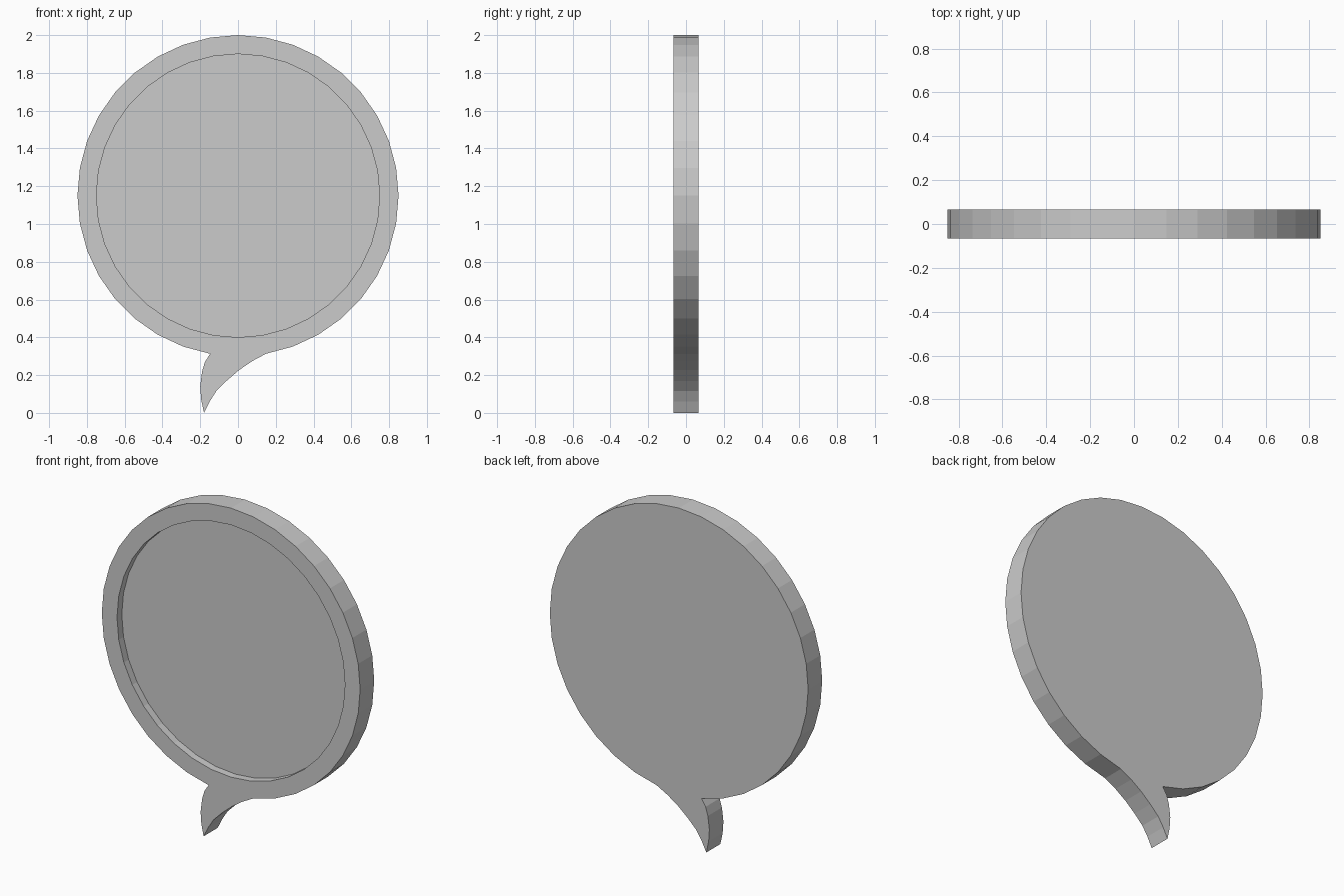
import bpy, bmesh
from math import sin, cos, radians

if "Cube" in bpy.data.objects:
    bpy.data.objects.remove(bpy.data.objects["Cube"])

CZ, HALF = 1.15, 0.066          # disc centre height, half thickness
R_OUT, R_IN, RECESS = 0.85, 0.75, 0.045


def arc(radius, start, end, step=10):
    return [(radius * cos(radians(a)), CZ + radius * sin(radians(a)))
            for a in range(start, end + 1, step)]


def prism(name, outline, y0, y1):
    """Extrude an x-z outline from y0 to y1."""
    bm = bmesh.new()
    face = bm.faces.new([bm.verts.new((x, y0, z)) for x, z in outline])
    new = bmesh.ops.extrude_face_region(bm, geom=[face])["geom"]
    bmesh.ops.translate(bm, vec=(0, y1 - y0, 0),
                        verts=[v for v in new if isinstance(v, bmesh.types.BMVert)])
    bmesh.ops.recalc_face_normals(bm, faces=bm.faces)
    mesh = bpy.data.meshes.new(name)
    bm.to_mesh(mesh)
    bm.free()
    ob = bpy.data.objects.new(name, mesh)
    bpy.context.collection.objects.link(ob)
    return ob


# Speech bubble: round body running into a curved, pointed tail
tail = [(-0.175, 0.27), (-0.19, 0.22), (-0.2, 0.14), (-0.195, 0.07), (-0.18, 0.0),
        (-0.15, 0.06), (-0.115, 0.115), (-0.06, 0.17), (0.005, 0.226), (0.075, 0.274)]
bubble = prism("speech_bubble", arc(R_OUT, -80, 260) + tail, -HALF, HALF)

# Shallow round recess in the front face
cutter = prism("recess_cutter", arc(R_IN, 0, 350), -HALF - 0.1, -HALF + RECESS)
cutter.hide_render = True
mod = bubble.modifiers.new("recess", 'BOOLEAN')
mod.operation, mod.solver, mod.object = 'DIFFERENCE', 'EXACT', cutter
bpy.context.view_layer.objects.active = bubble
bpy.ops.object.modifier_apply(modifier=mod.name)
bpy.data.objects.remove(cutter)
